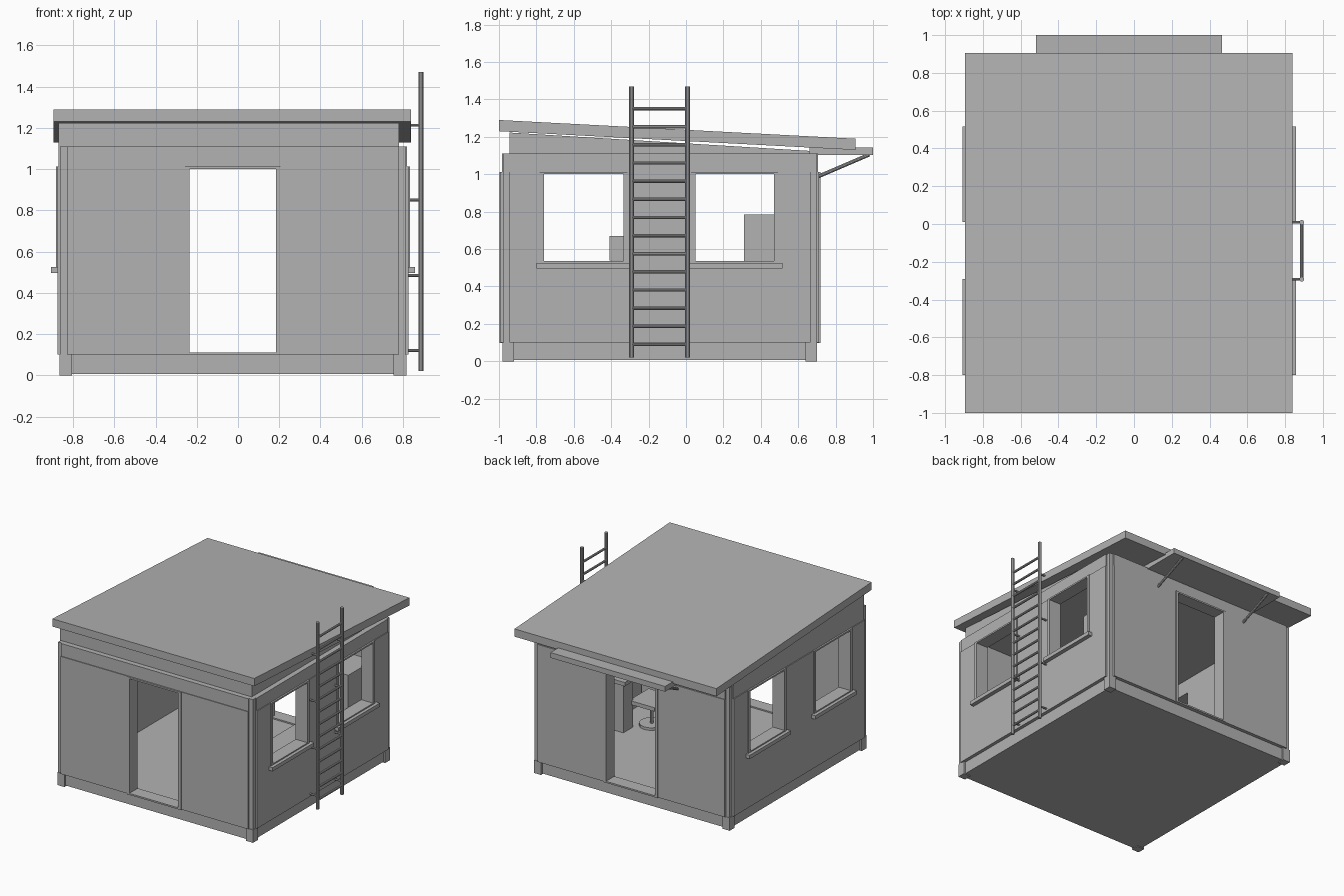
import bpy, bmesh
from mathutils import Vector, Matrix

cube = bpy.data.objects.get("Cube")
if cube:
    bpy.data.objects.remove(cube, do_unlink=True)

grey = bpy.data.materials.new("plain_grey")
grey.use_nodes = True
GREY = (0.45, 0.45, 0.45, 1)
grey.diffuse_color = GREY
grey.node_tree.nodes["Principled BSDF"].inputs["Base Color"].default_value = GREY

# Overall layout
X0, X1, Y0, Y1 = -0.87, 0.82, -0.985, 0.705
POST, THICK = 0.04, 0.09
FLOOR, EAVES, LINTEL = 0.1, 1.11, 1.0
DOOR = (-0.235, 0.185, 0.11, LINTEL)
WINDOWS = [(-0.76, -0.335, 0.535, LINTEL), (0.05, 0.47, 0.535, LINTEL)]


def box(bm, x, y, z, drop=0.0):
    """Box from three ranges; drop lowers the rear top edge or whole rear."""
    verts = bmesh.ops.create_cube(bm, size=1)["verts"]
    for v in verts:
        v.co = Vector([r[0] + (c + 0.5) * (r[1] - r[0]) for c, r in zip(v.co, (x, y, z))])
    return verts


def rod(bm, a, b, radius, sides=10):
    a, b = Vector(a), Vector(b)
    d = b - a
    m = Matrix.Translation((a + b) / 2) @ d.to_track_quat('Z', 'Y').to_matrix().to_4x4()
    bmesh.ops.create_cone(bm, cap_ends=True, segments=sides, radius1=radius,
                          radius2=radius, depth=d.length, matrix=m)


def finish(name, bm, smooth=False):
    mesh = bpy.data.meshes.new(name)
    bmesh.ops.recalc_face_normals(bm, faces=bm.faces)
    bm.to_mesh(mesh)
    bm.free()
    mesh.materials.append(grey)
    ob = bpy.data.objects.new(name, mesh)
    bpy.context.collection.objects.link(ob)
    if smooth:
        bpy.context.view_layer.objects.active = ob
        ob.select_set(True)
        bpy.ops.object.shade_smooth_by_angle()
        ob.select_set(False)


def slab_with_holes(put, lo, hi, z, depth, holes):
    """Fill a flat strip with boxes, leaving the holes open."""
    start = lo
    for a, b, z0, z1 in holes:
        put((start, a), depth, z)
        if z0 > z[0]:
            put((a, b), depth, (z[0], z0))
        if z1 < z[1]:
            put((a, b), depth, (z1, z[1]))
        start = b
    put((start, hi), depth, z)


def wall(name, axis, face, out, lo, hi, holes):
    """Wall with its outer cladding, opening frames and window sills."""
    bm = bmesh.new()

    def put(u, d, z):
        r = sorted((face + out * d[0], face + out * d[1]))
        box(bm, *((u, r) if axis == 'x' else (r, u)), z)

    slab_with_holes(put, lo, hi, (FLOOR, EAVES), (-THICK, 0), holes)
    slab_with_holes(put, lo, hi, (FLOOR, LINTEL + 0.012), (0, 0.006), holes)
    finish(name, bm)

    bm = bmesh.new()
    for a, b, z0, z1 in holes:
        w, d = 0.022, (-0.01, 0.013)
        put((a - w, a), d, (z0 - 0.012, z1 + 0.012))
        put((b, b + w), d, (z0 - 0.012, z1 + 0.012))
        put((a, b), d, (z1, z1 + 0.012))
        put((a, b), d, (z0 - 0.012, z0))
        if z0 > 0.3:
            put((a - 0.04, b + 0.045), (-0.01, 0.038), (0.497, 0.526))
    finish(name + "_frames", bm)


for name, face, out in (("front_wall", Y0, -1), ("back_wall", Y1, 1)):
    wall(name, 'x', face, out, X0 + POST, X1 - POST, [DOOR])
for name, face, out in (("right_wall", X0, -1), ("left_wall", X1, 1)):
    wall(name, 'y', face, out, Y0 + POST, Y1 - POST, WINDOWS)

# Floor slab, corner feet and corner posts
bm = bmesh.new()
box(bm, (X0 + 0.02, X1 - 0.02), (Y0 + 0.02, Y1 - 0.02), (0.006, FLOOR))
finish("floor", bm)
feet, posts = bmesh.new(), bmesh.new()
for x, sx in ((X0, 1), (X1, -1)):
    for y, sy in ((Y0, 1), (Y1, -1)):
        for bm, inset, size, z in ((feet, 0.004, 0.065, (0, FLOOR)),
                                   (posts, 0.008, POST + 0.03, (FLOOR, EAVES))):
            box(bm, sorted((x + sx * inset, x + sx * size)),
                sorted((y + sy * inset, y + sy * size)), z)
finish("corner_feet", feet)
finish("corner_posts", posts)

# Sloped ceiling wedge and the roof plate over it
bm = bmesh.new()
for v in box(bm, (X0, 0.78), (-0.945, 0.66), (EAVES, 1.223)):
    if v.co.y > 0 and v.co.z > 1.2:
        v.co.z = 1.125
finish("sloped_ceiling", bm)
bm = bmesh.new()
for v in box(bm, (-0.895, 0.84), (-1.0, 0.905), (1.23, 1.29)):
    if v.co.y > 0:
        v.co.z -= 0.1
finish("roof", bm)

# Canopy over the back door with its two struts
bm = bmesh.new()
box(bm, (-0.52, 0.465), (0.66, 1.0), (1.102, 1.143))
finish("door_canopy", bm)
bm = bmesh.new()
for x in (-0.425, 0.37):
    rod(bm, (x, 0.70, 0.985), (x, 0.98, 1.105), 0.01)
finish("canopy_struts", bm, True)

# Ladder: rails, rungs and wall brackets
bm = bmesh.new()
RAILS, LX = (-0.292, 0.008), 0.888
for y in RAILS:
    rod(bm, (LX, y, 0.02), (LX, y, 1.47), 0.013)
    for z in (0.12, 0.485, 0.85, 1.213):
        rod(bm, (X1 - 0.01, y, z), (LX, y, z), 0.007)
for i in range(14):
    z = 0.09 + 0.097 * i
    rod(bm, (LX, RAILS[0], z), (LX, RAILS[1], z), 0.009)
finish("ladder", bm, True)

# Furniture: desk, cabinet and swivel chair
bm = bmesh.new()
box(bm, (0.54, 0.73), (-0.62, -0.02), (0.47, 0.5))
for y in (-0.6, -0.15):
    box(bm, (0.56, 0.72), (y, y + 0.12), (FLOOR, 0.47))
finish("desk", bm)
bm = bmesh.new()
box(bm, (0.42, 0.73), (0.31, 0.615), (FLOOR, 0.785))
finish("cabinet", bm)
bm = bmesh.new()
box(bm, (0.36, 0.58), (-0.37, -0.13), (0.28, 0.31))
box(bm, (0.36, 0.39), (-0.41, -0.1), (0.54, 0.67))
box(bm, (0.35, 0.37), (-0.27, -0.23), (0.28, 0.6))
rod(bm, (0.47, -0.25, FLOOR), (0.47, -0.25, 0.28), 0.014)
rod(bm, (0.47, -0.25, FLOOR), (0.47, -0.25, FLOOR + 0.02), 0.09, 12)
finish("chair", bm, True)
